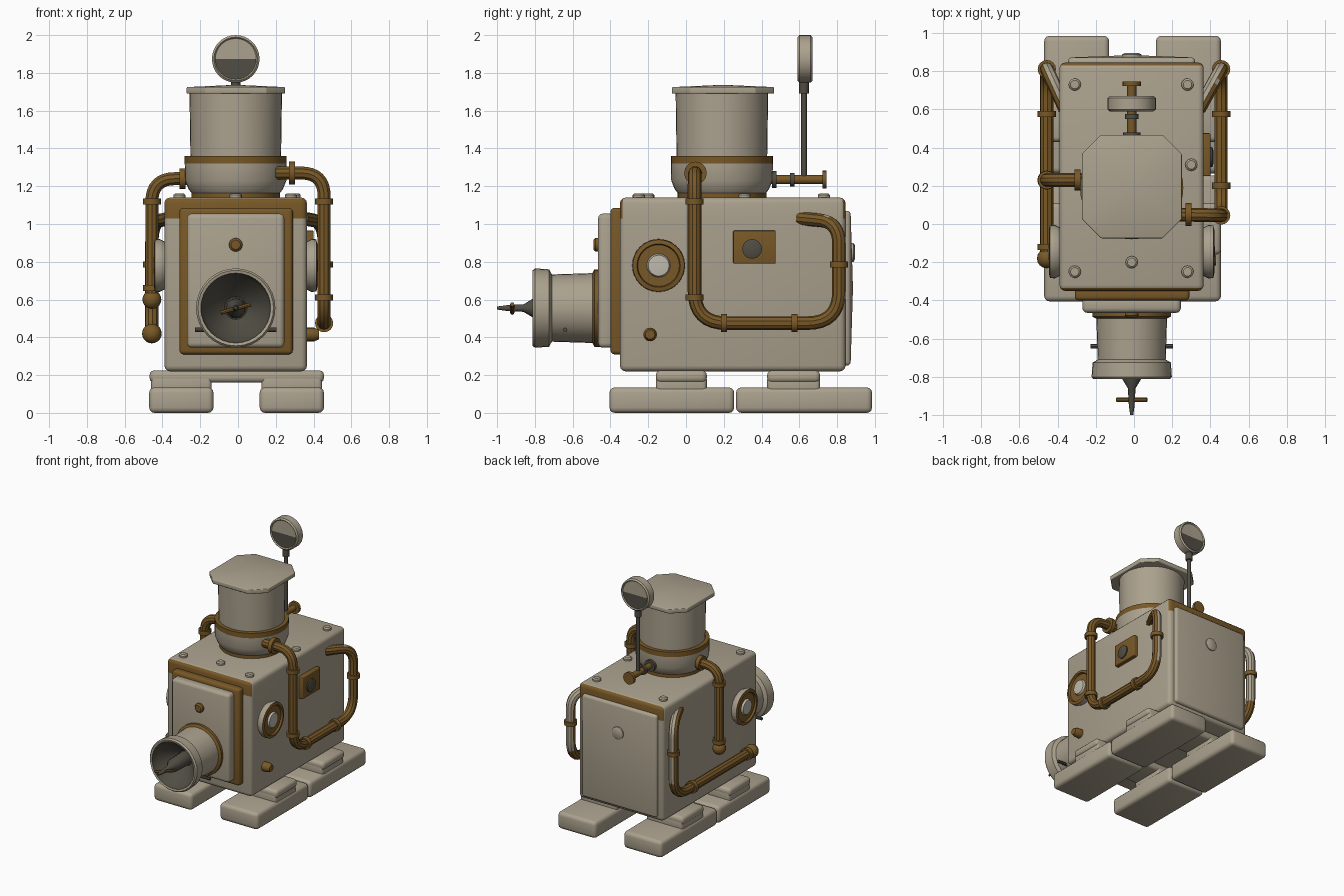
import bpy, bmesh, math
from mathutils import Vector, Matrix

if "Cube" in bpy.data.objects:
    bpy.data.objects.remove(bpy.data.objects["Cube"], do_unlink=True)


def material(name, rgb):
    m = bpy.data.materials.new(name)
    m.use_nodes = True
    m.diffuse_color = (*rgb, 1)
    m.node_tree.nodes["Principled BSDF"].inputs["Base Color"].default_value = (*rgb, 1)
    return m


MATS = [material("cream_paint", (0.41, 0.36, 0.27)),
        material("worn_brass", (0.19, 0.098, 0.02)),
        material("dark_iron", (0.08, 0.074, 0.056)),
        material("pale_glass", (0.52, 0.49, 0.42))]
CREAM, BRASS, DARK, PALE = range(4)
CX = -0.012  # centre line of the body


def finish(name, bm, rule=None):
    """Turn a bmesh into an object; rule(face) may recolour faces."""
    bmesh.ops.recalc_face_normals(bm, faces=bm.faces)
    bm.normal_update()
    for f in bm.faces:
        f.smooth = True
        if rule:
            f.material_index = rule(f)
    me = bpy.data.meshes.new(name)
    bm.to_mesh(me)
    bm.free()
    for m in MATS:
        me.materials.append(m)
    ob = bpy.data.objects.new(name, me)
    bpy.context.collection.objects.link(ob)
    bpy.ops.object.select_all(action='DESELECT')
    ob.select_set(True)
    bpy.context.view_layer.objects.active = ob
    bpy.ops.object.shade_smooth_by_angle(angle=math.radians(35))
    return ob


def box(name, x, y, z, bevel=0.02, col=CREAM, rule=None, cut=None, corner=0, peak=None):
    """Box from (min, max) ranges, with rounded edges."""
    bm = bmesh.new()
    bmesh.ops.create_cube(bm, size=1)
    for v in bm.verts:
        v.co = Vector([(a + b) / 2 + c * (b - a) for (a, b), c in zip((x, y, z), v.co)])
    if corner:
        up = [e for e in bm.edges if abs(e.verts[0].co.z - e.verts[1].co.z) > 1e-4]
        bmesh.ops.bevel(bm, geom=up, offset=corner, segments=1, affect='EDGES')
    if bevel:
        bmesh.ops.bevel(bm, geom=bm.edges[:], offset=bevel, segments=3, profile=0.5, affect='EDGES')
    if cut:
        bmesh.ops.bisect_plane(bm, geom=bm.verts[:] + bm.edges[:] + bm.faces[:],
                               plane_co=(0, 0, cut), plane_no=(0, 0, 1))
    if peak:  # shallow pyramid on the largest face pointing along peak
        bm.normal_update()
        face = max(bm.faces, key=lambda f: f.calc_area() * f.normal.dot(Vector(peak)))
        made = bmesh.ops.poke(bm, faces=[face])
        made["verts"][0].co += Vector(peak) * 0.012
    return finish(name, bm, rule or (lambda f: col))


def lathe(name, profile, origin, axis, rule=None, segs=32):
    """Spin (radius, height, colour of next band) points about an axis."""
    bm = bmesh.new()
    M = Matrix.Translation(origin) @ Vector(axis).to_track_quat('Z', 'Y').to_matrix().to_4x4()
    rings = []
    for r, h, _ in profile:
        n = segs if r > 0 else 1
        rings.append([bm.verts.new(M @ Vector((r * math.cos(i * math.tau / segs),
                                               r * math.sin(i * math.tau / segs), h))) for i in range(n)])
    for a, b, p in zip(rings, rings[1:], profile):
        for i in range(segs):
            j = (i + 1) % segs
            q = [a[i % len(a)], a[j % len(a)], b[j % len(b)], b[i % len(b)]]
            f = bm.faces.new(list(dict.fromkeys(q)))
            f.material_index = p[2]
    return finish(name, bm, rule)


def rod(name, r, a, b, col, segs=16):
    """Capped straight cylinder between two points."""
    a, b = Vector(a), Vector(b)
    L = (b - a).length
    return lathe(name, [(0, 0, col), (r, 0, col), (r, L, col), (0, L, col)], a, b - a, segs=segs)


def knob(name, r, h, origin, axis, col):
    return lathe(name, [(0, -0.01, col), (r, -0.01, col), (r, h * 0.6, col), (r * 0.7, h, col), (0, h, col)],
                 origin, axis, segs=16)


def ball(name, r, origin, col):
    bm = bmesh.new()
    bmesh.ops.create_uvsphere(bm, u_segments=16, v_segments=10, radius=r,
                              matrix=Matrix.Translation(origin))
    return finish(name, bm, lambda f: col)


def pipe(name, pts, bend=0.13, r=0.036):
    """Tube along a path with rounded corners, weathered pale at the upper rear."""
    pts = [Vector(p) for p in pts]
    path = [pts[0]]
    for a, b, c in zip(pts, pts[1:], pts[2:]):
        d = min(bend, (a - b).length * 0.48, (c - b).length * 0.48)
        s, e = b + (a - b).normalized() * d, b + (c - b).normalized() * d
        path += [s.lerp(b, t / 8).lerp(b.lerp(e, t / 8), t / 8) for t in range(9)]
    path.append(pts[-1])
    cu = bpy.data.curves.new(name, 'CURVE')
    cu.dimensions, cu.bevel_depth, cu.bevel_resolution, cu.use_fill_caps = '3D', r, 3, True
    sp = cu.splines.new('POLY')
    sp.points.add(len(path) - 1)
    for p, co in zip(sp.points, path):
        p.co = (*co, 1)
    tmp = bpy.data.objects.new(name + "_path", cu)
    bpy.context.collection.objects.link(tmp)
    bpy.context.view_layer.update()
    me = tmp.to_mesh()
    bm = bmesh.new()
    bm.from_mesh(me)
    tmp.to_mesh_clear()
    bpy.data.objects.remove(tmp, do_unlink=True)

    def rule(f):
        c, n = f.calc_center_median(), f.normal
        outward = n.x * math.copysign(1, c.x)
        return CREAM if c.y > 0.62 and c.z > 0.55 and outward < 0.55 and n.y > 0 else BRASS
    return finish(name, bm, rule)


def ring(name, at, axis, r=0.048):
    at, axis = Vector(at), Vector(axis)
    rod(name, r, at - axis * 0.016, at + axis * 0.016, BRASS)


# Body shell with brass bands at the top of its front and rear
box("body", (-0.39, 0.365), (-0.35, 0.845), (0.22, 1.14), 0.03, cut=1.03,
    rule=lambda f: BRASS if abs(f.normal.y) > 0.5 and f.calc_center_median().z > 1.03 else CREAM)
box("rear_panel", (-0.345, 0.32), (0.82, 0.872), (0.25, 1.07), 0.02, peak=(0, 1, 0))
knob("rear_button", 0.05, 0.02, (CX, 0.875, 0.85), (0, 1, 0), CREAM)
box("front_frame", (-0.31, 0.29), (-0.40, -0.33), (0.31, 1.085), 0.02, BRASS)
box("front_panel", (-0.27, 0.245), (-0.465, -0.38), (0.345, 1.055), 0.025)
knob("front_knob", 0.036, 0.025, (CX, -0.465, 0.89), (0, -1, 0), BRASS)
for i, (x, y) in enumerate([(-0.31, 0.73), (0.28, 0.73), (0.3, 0.31), (-0.31, -0.25), (0.28, -0.25), (CX, -0.2)]):
    knob(f"roof_bolt_{i}", 0.032, 0.022, (x, y, 1.14), (0, 0, 1), CREAM)

# Hollow snout with a winding spindle inside
nose = Vector((CX, -0.45, 0.555))
lathe("snout", [(0.205, 0, BRASS), (0.205, 0.035, BRASS), (0.185, 0.045, CREAM), (0.178, 0.26, CREAM),
                (0.205, 0.275, CREAM), (0.21, 0.35, CREAM), (0.2, 0.362, CREAM), (0.185, 0.358, DARK),
                (0.17, 0.3, DARK), (0.06, 0.2, DARK), (0, 0.2, DARK)], nose, (0, -1, 0))
lathe("spindle", [(0.055, 0.2, DARK), (0.05, 0.36, DARK), (0.02, 0.41, DARK), (0.015, 0.5, DARK),
                  (0.008, 0.55, DARK), (0, 0.55, DARK)], nose, (0, -1, 0), segs=16)
rod("spindle_crossbar", 0.011, (CX - 0.08, -0.92, 0.53), (CX + 0.08, -0.92, 0.575), BRASS, 8)
rod("snout_pin", 0.012, (CX - 0.215, -0.64, 0.44), (CX + 0.215, -0.64, 0.44), DARK, 8)

# Chimney with collar and eight-sided cap
stack = (CX, 0.19, 0)
lathe("chimney_collar", [(0.235, 1.13, BRASS), (0.235, 1.165, CREAM), (0.25, 1.185, CREAM), (0.268, 1.23, CREAM),
                         (0.27, 1.32, BRASS), (0.27, 1.36, BRASS), (0.24, 1.36, CREAM), (0.245, 1.7, CREAM)],
      stack, (0, 0, 1), segs=40)
box("chimney_cap", (-0.272, 0.25), (-0.075, 0.467), (1.69, 1.725), 0.006, corner=0.1, peak=(0, 0, 1))

# Round signal on its bracket
rod("signal_arm", 0.024, (CX, 0.43, 1.235), (CX, 0.73, 1.235), BRASS)
rod("signal_arm_flange", 0.045, (CX, 0.455, 1.235), (CX, 0.48, 1.235), DARK)
rod("signal_arm_ring", 0.036, (CX, 0.55, 1.235), (CX, 0.575, 1.235), DARK)
rod("signal_arm_end", 0.048, (CX, 0.722, 1.235), (CX, 0.745, 1.235), BRASS)
rod("signal_post", 0.015, (CX, 0.625, 1.23), (CX, 0.625, 1.77), DARK, 12)
rod("signal_socket", 0.026, (CX, 0.625, 1.69), (CX, 0.625, 1.75), DARK, 12)
lathe("signal_disc", [(0, -0.03, CREAM), (0.108, -0.032, CREAM), (0.115, -0.04, CREAM), (0.126, -0.03, CREAM),
                      (0.126, 0.03, CREAM), (0.115, 0.04, CREAM), (0.108, 0.032, CREAM), (0, 0.03, CREAM)],
      (CX, 0.63, 1.874), (0, 1, 0),
      rule=lambda f: DARK if len(f.verts) == 3 and f.calc_center_median().z < 1.88 else CREAM)

# Side portholes
for side, x in (("left", 0.36), ("right", -0.385)):
    s = math.copysign(1, x)
    lathe(f"{side}_porthole", [(0.125, 0, CREAM), (0.14, 0.03, CREAM), (0.137, 0.055, BRASS), (0.115, 0.06, BRASS),
                               (0.11, 0.045, BRASS), (0.062, 0.045, PALE), (0.055, 0.06, PALE), (0, 0.065, PALE)],
          (x, -0.145, 0.78), (s, 0, 0))

# Left-hand switch plate and drain knob
box("switch_plate", (0.35, 0.4), (0.25, 0.475), (0.79, 0.965), 0.006, BRASS)
knob("switch_dial", 0.052, 0.015, (0.4, 0.35, 0.868), (1, 0, 0), DARK)
knob("drain_knob", 0.036, 0.065, (0.365, -0.19, 0.415), (1, 0, 0), BRASS)

# Pipework
PX = 0.456
pipe("left_pipe", [(0.2, 0.05, 1.27), (PX, 0.045, 1.27), (PX, 0.045, 0.475), (PX, 0.81, 0.475),
                   (PX, 0.81, 1.01), (0.34, 0.6, 1.03)], 0.17)
pipe("right_upper_pipe", [(-0.2, 0.23, 1.24), (-PX, 0.23, 1.24), (-PX, 0.23, 0.6)])
pipe("right_lower_pipe", [(-0.36, 0.6, 1.03), (-PX, 0.81, 1.01), (-PX, 0.81, 0.42), (-PX, -0.18, 0.42)], 0.17)
X, Y, Z = (1, 0, 0), (0, 1, 0), (0, 0, 1)
ring("left_pipe_flange", (0.285, 0.05, 1.27), X, 0.06)
ring("right_pipe_flange", (-0.295, 0.23, 1.24), X, 0.055)
for i, (y, z, d) in enumerate([(0.045, 1.12, Z), (0.045, 0.61, Z), (0.2, 0.475, Y), (0.575, 0.475, Y), (0.81, 0.785, Z)]):
    ring(f"left_pipe_ring_{i}", (PX, y, z), d)
for i, (y, z, d) in enumerate([(0.23, 1.12, Z), (0.23, 0.66, Z), (0.575, 0.42, Y), (-0.12, 0.42, Y), (0.81, 0.785, Z)]):
    ring(f"right_pipe_ring_{i}", (-PX, y, z), d)
ball("right_upper_pipe_end", 0.05, (-PX, 0.23, 0.6), BRASS)
ball("right_lower_pipe_end", 0.052, (-PX, -0.18, 0.42), BRASS)

# Feet with cross beams
for end, y0, y1, b0, b1 in (("front", -0.405, 0.255, -0.16, 0.11), ("rear", 0.265, 0.985, 0.43, 0.71)):
    box(f"{end}_cross_beam", (-0.468, 0.455), (b0, b1), (0.16, 0.225), 0.025)
    for side, x0, x1 in (("left", 0.115, 0.455), ("right", -0.47, -0.13)):
        box(f"{end}_{side}_foot", (x0, x1), (y0, y1), (0, 0.135), 0.028)
        box(f"{end}_{side}_ankle", (x0 + 0.01, x1 - 0.01), (b0, b1), (0.1, 0.2), 0.02)
